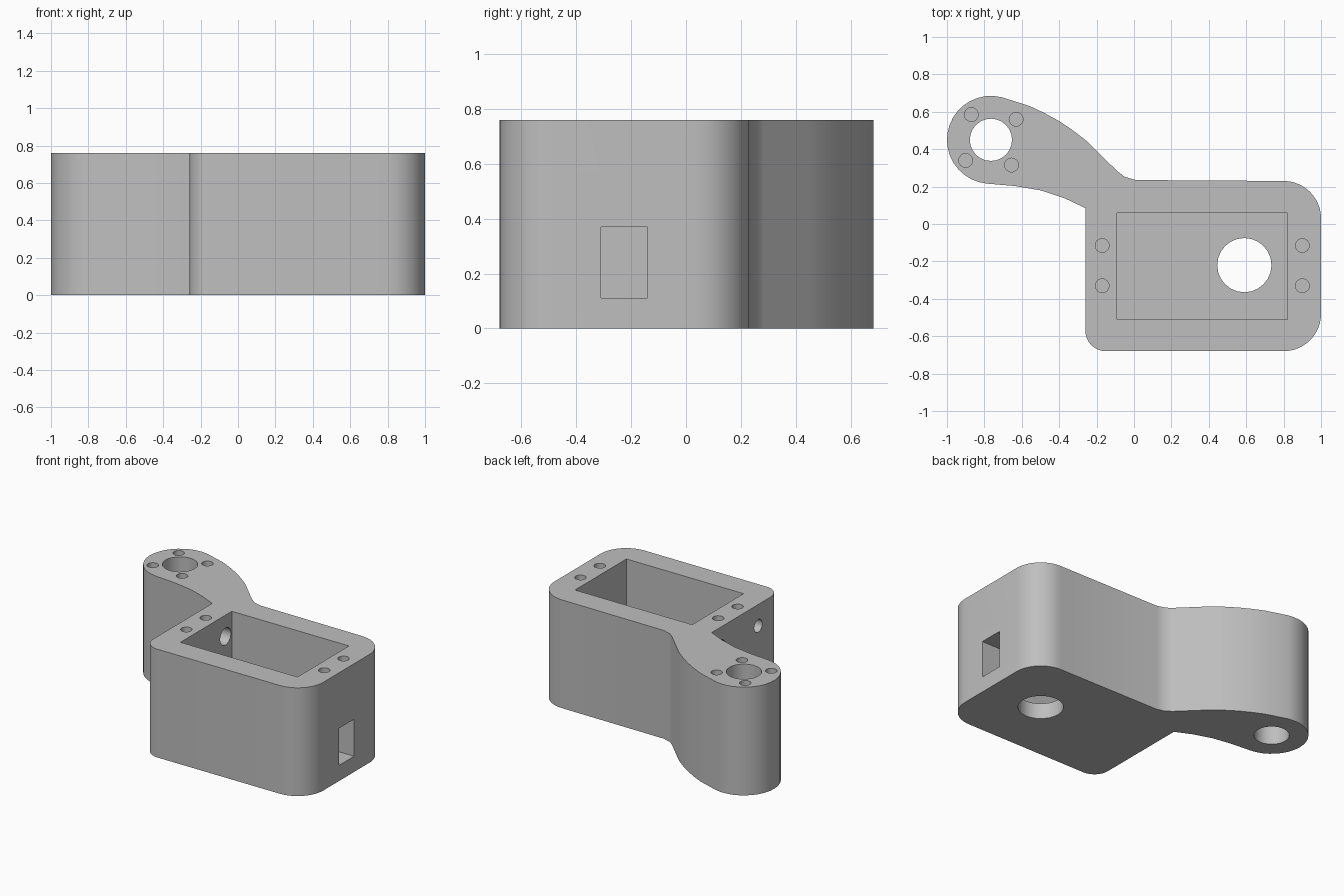
import bpy
import bmesh
from math import cos, sin, radians, pi
from mathutils import Matrix

HEIGHT = 0.76
FLOOR = 0.11

cube = bpy.data.objects.get("Cube")
if cube:
    bpy.data.objects.remove(cube, do_unlink=True)

grey = bpy.data.materials.new("plain grey")
grey.use_nodes = True
colour = (0.52, 0.52, 0.52, 1)
grey.diffuse_color = colour
grey.node_tree.nodes["Principled BSDF"].inputs["Base Color"].default_value = colour


def make_object(name, bm):
    bmesh.ops.recalc_face_normals(bm, faces=bm.faces)
    mesh = bpy.data.meshes.new(name)
    bm.to_mesh(mesh)
    bm.free()
    mesh.materials.append(grey)
    obj = bpy.data.objects.new(name, mesh)
    bpy.context.collection.objects.link(obj)
    return obj


def arc(cx, cy, r, start, end, steps):
    angles = [radians(start + (end - start) * i / steps) for i in range(steps + 1)]
    return [(cx + r * cos(a), cy + r * sin(a)) for a in angles]


def box(name, low, high):
    bm = bmesh.new()
    bmesh.ops.create_cube(bm, size=1)
    for v in bm.verts:
        for i in range(3):
            v.co[i] = high[i] if v.co[i] > 0 else low[i]
    return make_object(name, bm)


def cylinder(name, centre, radius, length, sides=24, along_x=False):
    bm = bmesh.new()
    turn = Matrix.Rotation(pi / 2, 4, "Y") if along_x else Matrix()
    bmesh.ops.create_cone(bm, cap_ends=True, segments=sides, radius1=radius,
                          radius2=radius, depth=length,
                          matrix=Matrix.Translation(centre) @ turn)
    return make_object(name, bm)


# Outline: rounded box with a curved arm ending in a round boss
outline = arc(-0.15, -0.57, 0.11, 180, 270, 8)
outline += arc(0.8, -0.48, 0.2, 270, 360, 12)
outline += arc(0.8, 0.03, 0.2, 0, 90, 12)
outline += [(0.01, 0.235), (-0.05, 0.252), (-0.09, 0.283), (-0.257, 0.447),
            (-0.33, 0.503), (-0.4, 0.55), (-0.48, 0.594), (-0.556, 0.63)]
outline += arc(-0.765, 0.45, 0.235, 76, 265, 18)
outline += [(-0.636, 0.203), (-0.5, 0.18), (-0.37, 0.137), (-0.26, 0.085)]

bm = bmesh.new()
base = bm.faces.new([bm.verts.new((x, y, 0)) for x, y in outline])
walls = bmesh.ops.extrude_face_region(bm, geom=[base])
for item in walls["geom"]:
    if isinstance(item, bmesh.types.BMVert):
        item.co.z = HEIGHT
housing = make_object("servo_housing_with_arm", bm)

# Pocket, side window, floor opening and arm bore
cutters = [
    box("pocket_cutter", (-0.09, -0.51, FLOOR), (0.82, 0.06, 1)),
    box("window_cutter", (0.75, -0.31, FLOOR), (1.1, -0.14, 0.37)),
    cylinder("floor_hole_cutter", (0.59, -0.22, 0), 0.145, 0.5, 24),
    cylinder("arm_bore_cutter", (-0.765, 0.45, 0.4), 0.113, 2, 24),
]

# Cable holes through the arm-side wall
for y, radius in ((-0.01, 0.06), (-0.43, 0.045)):
    cutters.append(cylinder("cable_hole_cutter", (-0.17, y, 0.61), radius, 0.25, 20, True))

# Blind screw holes
screws = [(x, y) for x in (-0.17, 0.9) for y in (-0.115, -0.33)]
screws += [(-0.87, 0.585), (-0.63, 0.56), (-0.9, 0.34), (-0.655, 0.315)]
for x, y in screws:
    cutters.append(cylinder("screw_hole_cutter", (x, y, HEIGHT), 0.037, 0.6, 16))

bpy.ops.object.select_all(action="DESELECT")
housing.select_set(True)
bpy.context.view_layer.objects.active = housing
for cutter in cutters:
    cutter.hide_render = True
    mod = housing.modifiers.new("cut", "BOOLEAN")
    mod.operation = "DIFFERENCE"
    mod.solver = "EXACT"
    mod.object = cutter
    bpy.ops.object.modifier_apply(modifier=mod.name)
    bpy.data.objects.remove(cutter, do_unlink=True)

bpy.ops.object.shade_smooth_by_angle(angle=radians(30))
